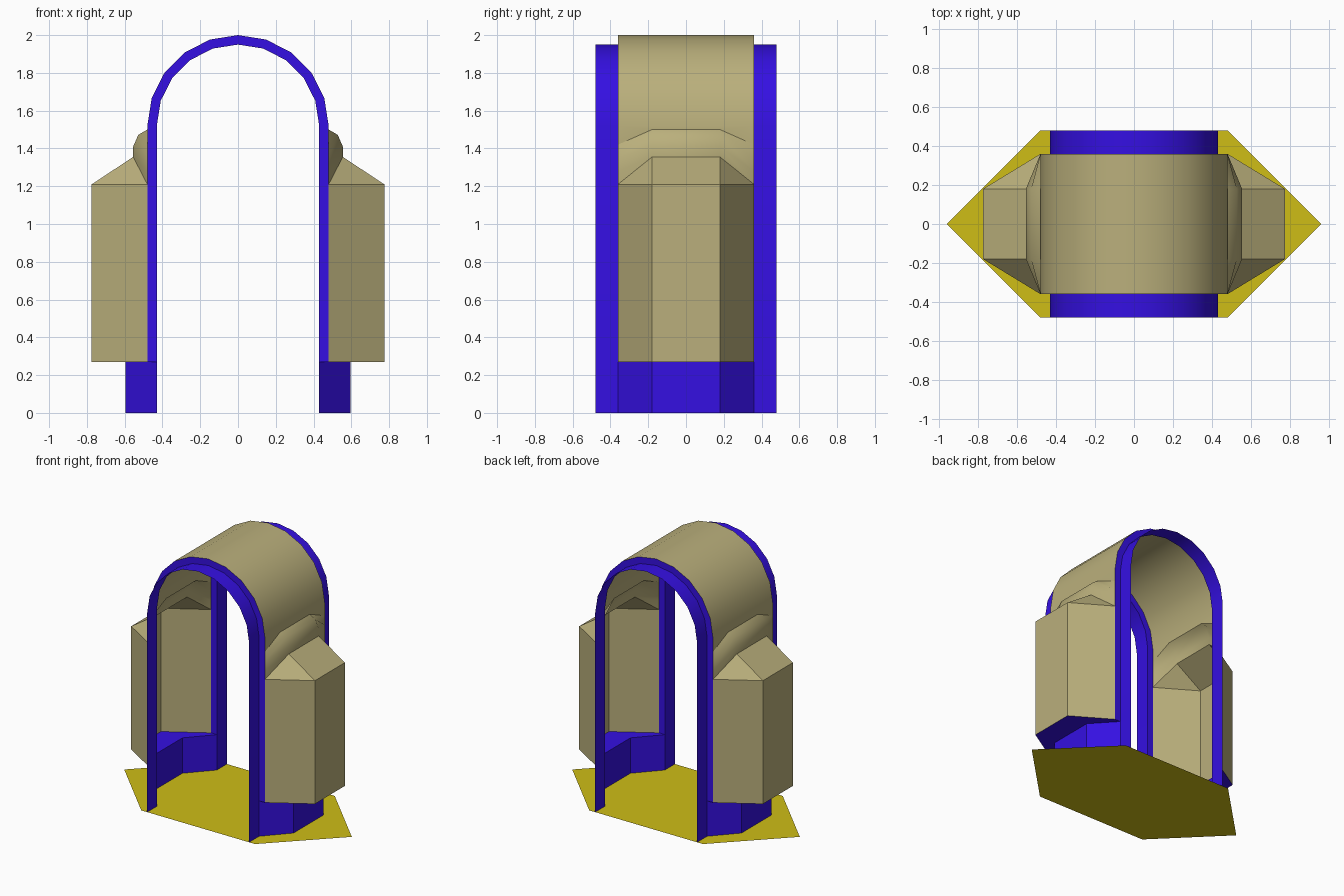
import bpy, bmesh
from math import sin, cos, pi, radians
from mathutils import Vector

if "Cube" in bpy.data.objects:
    bpy.data.objects.remove(bpy.data.objects["Cube"])

SPRING = 1.52            # height where the arch starts
R_OUT, R_IN = 0.48, 0.43  # vault and rib radii
Y_IN, Y_OUT = 0.36, 0.48  # vault end and rib end
YB = 0.18                # half width of the bay front


def material(name, rgb):
    m = bpy.data.materials.new(name)
    m.diffuse_color = (*rgb, 1)
    m.use_nodes = True
    m.node_tree.nodes["Principled BSDF"].inputs["Base Color"].default_value = m.diffuse_color
    return m


TAN = material("tan", (0.49, 0.43, 0.20))
BLUE = material("blue", (0.035, 0.005, 0.76))
YELLOW = material("yellow", (0.62, 0.51, 0.008))


def build(name, faces, mat, mirror=(), angle=30, centre=(0, 0, 0.8)):
    """Make an object from point-list faces, all facing away from centre."""
    bm = bmesh.new()
    for pts in faces:
        bm.faces.new([bm.verts.new(p) for p in pts])
    bmesh.ops.remove_doubles(bm, verts=bm.verts, dist=1e-4)
    bm.normal_update()
    for f in bm.faces:
        if f.normal.dot(f.calc_center_median() - Vector(centre)) < 0:
            f.normal_flip()
    me = bpy.data.meshes.new(name)
    bm.to_mesh(me)
    bm.free()
    me.materials.append(mat)
    ob = bpy.data.objects.new(name, me)
    bpy.context.collection.objects.link(ob)
    bpy.ops.object.select_all(action='DESELECT')
    bpy.context.view_layer.objects.active = ob
    ob.select_set(True)
    bpy.ops.object.shade_smooth_by_angle(angle=radians(angle))
    if mirror:
        mod = ob.modifiers.new("Mirror", 'MIRROR')
        mod.use_axis = ['X' in mirror, 'Y' in mirror, False]
        mod.use_mirror_merge = False
    return ob


def strip(a, b):
    """Quads between two point rows."""
    return [[a[i], a[i + 1], b[i + 1], b[i]] for i in range(len(a) - 1)]


def arch(r, y, foot=None):
    """Half-round arch of ten segments, with optional straight legs."""
    pts = [(r * cos(pi * i / 10), y, SPRING + r * sin(pi * i / 10)) for i in range(11)]
    if foot is not None:
        pts = [(r, y, foot)] + pts + [(-r, y, foot)]
    return pts


def outline(x_side, x_front, z):
    """Three-sided plan of the bay on the +x side."""
    return [(x_side, -Y_IN, z), (x_front, -YB, z), (x_front, YB, z), (x_side, Y_IN, z)]


# Hexagonal floor
build("floor", [[(0.96, 0, 0), (0.48, 0.48, 0), (-0.48, 0.48, 0),
                 (-0.96, 0, 0), (-0.48, -0.48, 0), (0.48, -0.48, 0)]],
      YELLOW, centre=(0, 0, -1))

# Barrel vault with the short wall pieces above each hood
vault = strip(arch(R_OUT, -Y_IN), arch(R_OUT, Y_IN))
for s in (-1, 1):
    vault.append([(s * R_OUT, y, z) for y, z in (
        (-Y_IN, SPRING), (Y_IN, SPRING), (Y_IN, 1.42),
        (YB, 1.5), (-YB, 1.5), (-Y_IN, 1.42))])
build("vault", vault, TAN)

# Arched end ribs: projecting lining, and step up to the vault
lining = strip(arch(R_IN, -Y_OUT, 0), arch(R_IN, -Y_IN, 0))
build("rib_lining", lining, BLUE, 'Y')
step = strip(arch(R_IN, -Y_IN, 0.27), arch(R_OUT, -Y_IN, 0.27))
build("rib_step", step, BLUE, 'Y')

# Bay walls and sloped roof
low, high = outline(R_OUT, 0.775, 0.27), outline(R_OUT, 0.775, 1.21)
tip = [(0.555, -YB, 1.355), (0.555, YB, 1.355)]
roof = [[high[0], high[1], tip[0]], [high[1], high[2], tip[1], tip[0]],
        [high[2], high[3], tip[1]]]
build("bay", strip(low, high) + roof, TAN, 'X', angle=20)

# Rounded hood joining the bay roof to the vault
hood = []
rows = [outline(R_OUT, x, z) for x, z in
        ((0.48, 1.5), (0.528, 1.472), (0.555, 1.41), (0.555, 1.355))]
for row, z in zip(rows, (1.42, 1.35, 1.28, 1.21)):
    row[0], row[3] = (R_OUT, -Y_IN, z), (R_OUT, Y_IN, z)
for a, b in zip(rows, rows[1:]):
    hood += strip(a, b)
build("hood", hood, TAN, 'X', angle=60)

# Plinth under each bay, with the overhanging ledge
foot, top = outline(R_IN, 0.595, 0), outline(R_IN, 0.595, 0.27)
build("plinth", strip(foot, top) + strip(top, low), BLUE, 'X', angle=20)
